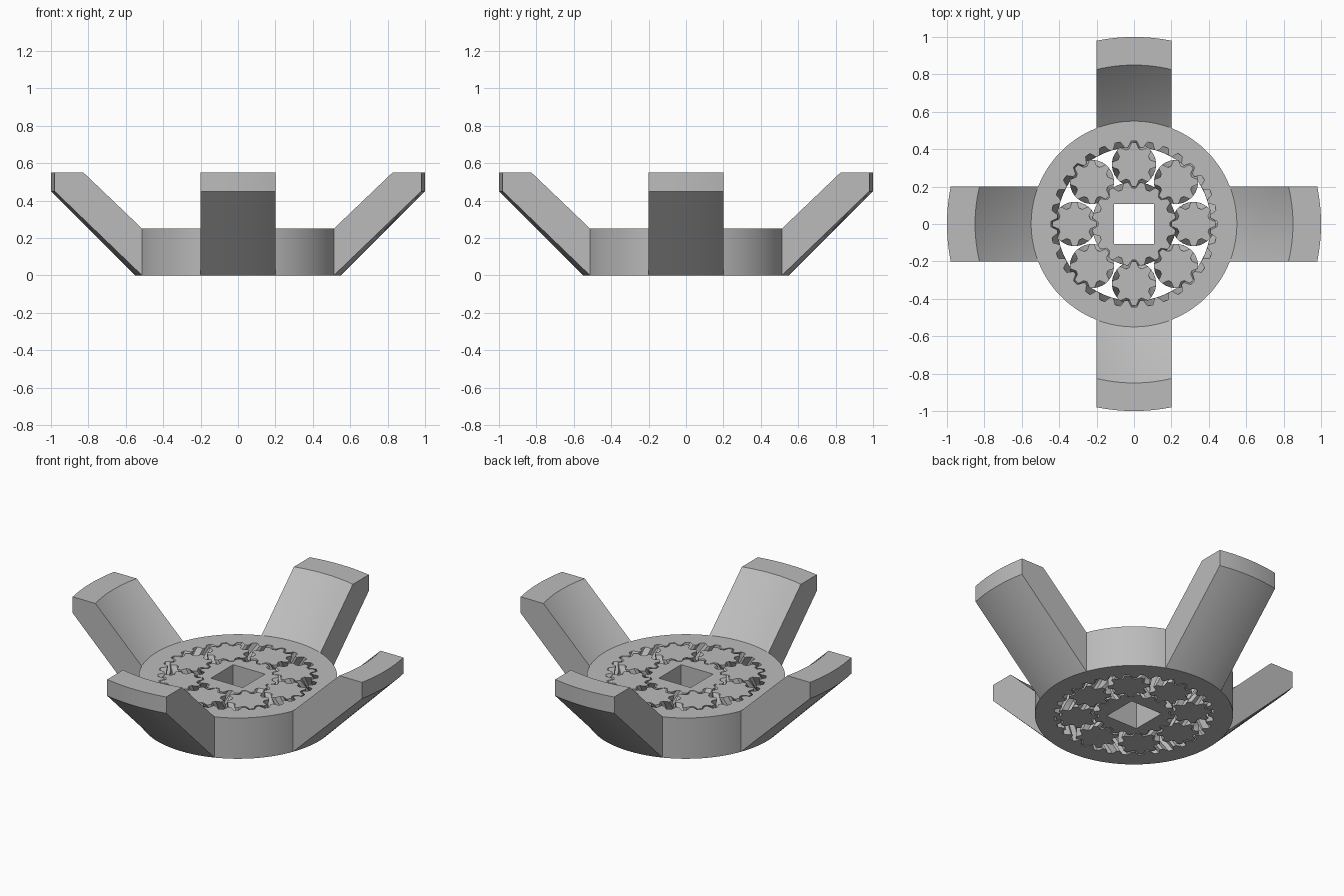
import bpy, bmesh
from math import sin, cos, pi, sqrt, radians

if "Cube" in bpy.data.objects:
    bpy.data.objects.remove(bpy.data.objects["Cube"])

HEIGHT = 0.25
ORBIT = 0.318
PLANETS = 8

grey = bpy.data.materials.new("plain grey")
grey.use_nodes = True
grey.diffuse_color = (0.5, 0.5, 0.5, 1)
grey.node_tree.nodes["Principled BSDF"].inputs["Base Color"].default_value = (0.5, 0.5, 0.5, 1)


def finish(name, bm):
    bmesh.ops.recalc_face_normals(bm, faces=bm.faces)
    mesh = bpy.data.meshes.new(name)
    bm.to_mesh(mesh)
    bm.free()
    mesh.materials.append(grey)
    obj = bpy.data.objects.new(name, mesh)
    bpy.context.collection.objects.link(obj)
    bpy.ops.object.select_all(action='DESELECT')
    bpy.context.view_layer.objects.active = obj
    obj.select_set(True)
    bpy.ops.object.shade_smooth_by_angle(angle=radians(25))
    return obj


def gear_outline(teeth, root, tip, phase=0.0, widen=0.0):
    """Trapezoid teeth, as (angle, radius) pairs."""
    tooth = ((-0.36 - widen, root), (-0.14 - widen, tip),
             (0.14 + widen, tip), (0.36 + widen, root))
    return [((t + phase + a) * 2 * pi / teeth, r) for t in range(teeth) for a, r in tooth]


def bridge(bm, a, b):
    n = len(a)
    for i in range(n):
        j = (i + 1) % n
        bm.faces.new((a[i], a[j], b[j], b[i]))


def herringbone(name, outline, twist, wall=None, steps=4):
    """Gear twisted up to mid height and back; wall is a straight second outline."""
    bm = bmesh.new()
    layers = []
    for k in range(2 * steps + 1):
        turn = twist * (1 - abs(k - steps) / steps)
        z = HEIGHT * k / (2 * steps)
        layers.append([bm.verts.new((r * cos(a + turn), r * sin(a + turn), z))
                       for a, r in outline])
    for low, high in zip(layers, layers[1:]):
        bridge(bm, low, high)
    if wall:
        bottom, top = [[bm.verts.new((x, y, z)) for x, y in wall] for z in (0, HEIGHT)]
        bridge(bm, bottom, top)
        bridge(bm, layers[0], bottom)
        bridge(bm, layers[-1], top)
    else:
        bm.faces.new(layers[0])
        bm.faces.new(layers[-1])
    return finish(name, bm)


# Outer ring with inward teeth
ring_teeth = 32
count = ring_teeth * 4
circle = [(0.55 * cos((i - 1.5) * 2 * pi / count), 0.55 * sin((i - 1.5) * 2 * pi / count))
          for i in range(count)]
herringbone("outer_ring", gear_outline(ring_teeth, 0.411, 0.444, widen=0.03),
            2 * pi / ring_teeth, circle)

# Sun gear with square hole
sun_teeth = 16
half = 0.108
square = []
for i in range(sun_teeth * 4):
    side, step = divmod(i, sun_teeth)
    x, y = half, half * (2 * step / sun_teeth - 1)
    for _ in range(side):
        x, y = -y, x
    square.append((x, y))
# Start a quarter side earlier so the gear outline lines up with the square
square = square[sun_teeth // 2:] + square[:sun_teeth // 2]
herringbone("sun_gear", gear_outline(sun_teeth, 0.194, 0.225, phase=0.5),
            -2 * pi / sun_teeth, square)

# Planet gears
planet_teeth = 8
for p in range(PLANETS):
    a = 2 * pi * p / PLANETS
    gear = herringbone("planet_gear_%d" % (p + 1), gear_outline(planet_teeth, 0.089, 0.118),
                       2 * pi / planet_teeth)
    gear.location = (ORBIT * cos(a), ORBIT * sin(a), 0)
    gear.rotation_euler.z = a

# Four flared wings, slices of a revolved profile (radius, height)
profile = ((0.55, 0), (1, 0.45), (1, 0.55), (0.85, 0.55), (0.55, HEIGHT),
           (0.53, HEIGHT - 0.01), (0.53, 0.01))
for w, name in enumerate(("left_wing", "back_wing", "right_wing", "front_wing")):
    bm = bmesh.new()
    slices = []
    for i in range(13):
        y = -0.2 + 0.4 * i / 12
        slices.append([bm.verts.new((sqrt(r * r - y * y), y, z)) for r, z in profile])
    for s, t in zip(slices, slices[1:]):
        bridge(bm, s, t)
    bm.faces.new(slices[0])
    bm.faces.new(slices[-1])
    finish(name, bm).rotation_euler.z = w * pi / 2
